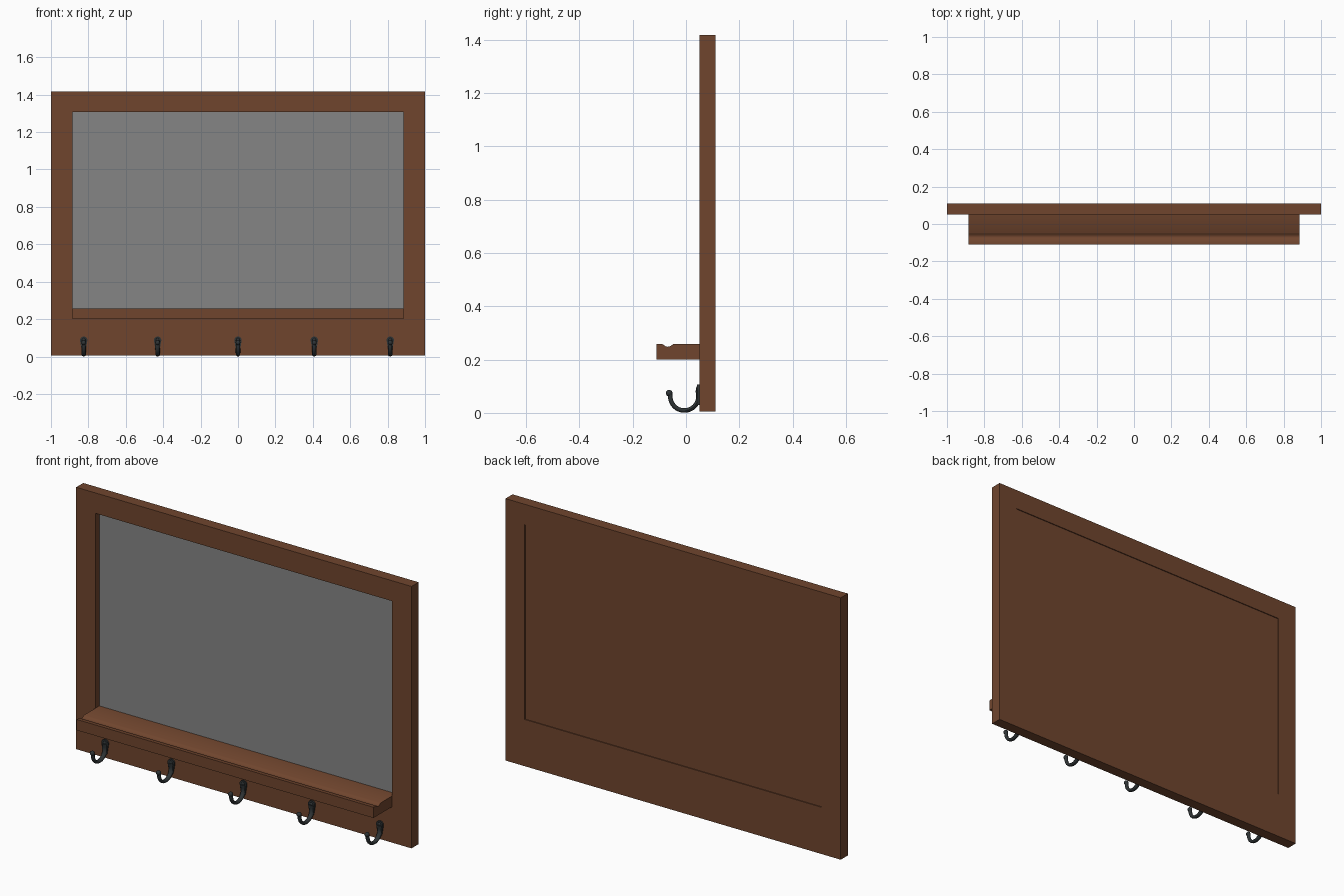
import bpy, bmesh, math
from mathutils import Vector

if "Cube" in bpy.data.objects:
    bpy.data.objects.remove(bpy.data.objects["Cube"])


def material(name, rgb):
    m = bpy.data.materials.new(name)
    m.diffuse_color = (*rgb, 1)
    m.use_nodes = True
    m.node_tree.nodes["Principled BSDF"].inputs["Base Color"].default_value = m.diffuse_color
    return m


wood = material("brown wood", (0.162, 0.06, 0.027))
glass = material("mirror grey", (0.235, 0.235, 0.235))
iron = material("dark iron", (0.028, 0.034, 0.036))


def finish(bm, name, mat, smooth=False):
    bmesh.ops.recalc_face_normals(bm, faces=bm.faces)
    me = bpy.data.meshes.new(name)
    bm.to_mesh(me)
    bm.free()
    me.materials.append(mat)
    ob = bpy.data.objects.new(name, me)
    bpy.context.collection.objects.link(ob)
    if smooth:
        bpy.ops.object.select_all(action='DESELECT')
        ob.select_set(True)
        bpy.context.view_layer.objects.active = ob
        bpy.ops.object.shade_smooth_by_angle(angle=math.radians(40))
    return ob


def prism(bm, pts, offset):
    """Extrude a planar outline along an offset vector."""
    f = bm.faces.new([bm.verts.new(p) for p in pts])
    r = bmesh.ops.extrude_face_region(bm, geom=[f], use_keep_orig=True)
    bmesh.ops.translate(bm, vec=offset, verts=[v for v in r['geom'] if isinstance(v, bmesh.types.BMVert)])


def box(name, x0, x1, y0, y1, z0, z1, mat):
    bm = bmesh.new()
    prism(bm, [(x0, y0, z0), (x1, y0, z0), (x1, y0, z1), (x0, y0, z1)], (0, y1 - y0, 0))
    return finish(bm, name, mat)


# Frame
W, F, B = 0.885, 0.05, 0.11
box("left_stile", -1, -W, F, B, 0.006, 1.418, wood)
box("right_stile", W, 1, F, B, 0.006, 1.418, wood)
box("top_rail", -W, W, F, B, 1.308, 1.418, wood)
box("bottom_rail", -W, W, F, B, 0.006, 0.2, wood)

# Mirror and its backing board
box("mirror", -W, W, 0.082, 0.087, 0.258, 1.308, glass)
box("backing_board", -W, W, 0.087, 0.105, 0.258, 1.308, wood)

# Shelf with a shallow groove along the front
groove = []
for i in range(13):
    t = i / 12
    groove.append((-W, -0.088 + 0.04 * t, 0.258 - 0.01 * math.sin(math.pi * t)))
bm = bmesh.new()
prism(bm, [(-W, B, 0.2), (-W, -0.11, 0.2), (-W, -0.11, 0.258)] + groove + [(-W, B, 0.258)], (2 * W, 0, 0))
finish(bm, "shelf", wood, True)


def hook(x, n):
    # Tapered back plate: round top narrowing to the stem
    bm = bmesh.new()
    outline = [(x + 0.02 * math.cos(a), F, 0.087 + 0.02 * math.sin(a))
               for a in [math.pi * (-0.1 + 1.2 * i / 18) for i in range(19)]]
    outline += [(x - 0.01, F, 0.03), (x + 0.01, F, 0.03)]
    prism(bm, outline, (0, -0.008, 0))
    finish(bm, f"hook_plate_{n}", iron, True)
    # Screw head
    bm = bmesh.new()
    bmesh.ops.create_uvsphere(bm, u_segments=12, v_segments=8, radius=0.009)
    for v in bm.verts:
        v.co = Vector((x + v.co.x, F - 0.008 + v.co.y * 0.5, 0.09 + v.co.z))
    finish(bm, f"hook_screw_{n}", iron, True)
    # Curved arm swept along a J
    path = [(0.044, 0.085)]
    for i in range(25):
        a = math.radians(5 - 190 * i / 24)
        path.append((-0.006 + 0.053 * math.cos(a), 0.062 + 0.053 * math.sin(a)))
    path.append((-0.062, 0.074))
    bm = bmesh.new()
    rings = []
    for i, (y, z) in enumerate(path):
        p, q = path[max(i - 1, 0)], path[min(i + 1, len(path) - 1)]
        d = Vector((0, q[0] - p[0], q[1] - p[1])).normalized()
        nrm = d.cross(Vector((1, 0, 0)))
        rx = 0.013 - 0.003 * i / len(path)
        rings.append([bm.verts.new(Vector((x, y, z)) + Vector((1, 0, 0)) * rx * math.cos(t) + nrm * 0.0085 * math.sin(t))
                      for t in [math.tau * k / 12 for k in range(12)]])
    for a, b in zip(rings, rings[1:]):
        for k in range(12):
            bm.faces.new((a[k], a[k - 1], b[k - 1], b[k]))
    bm.faces.new(rings[0])
    bm.faces.new(rings[-1])
    for v in bm.verts:
        v.co.z = max(v.co.z, 0) 
    finish(bm, f"hook_arm_{n}", iron, True)
    # Rounded tip
    bm = bmesh.new()
    bmesh.ops.create_uvsphere(bm, u_segments=16, v_segments=10, radius=0.0125)
    bmesh.ops.translate(bm, vec=(x, -0.063, 0.074), verts=bm.verts)
    finish(bm, f"hook_tip_{n}", iron, True)


for n, x in enumerate((-0.825, -0.43, 0, 0.408, 0.814), 1):
    hook(x, n)
